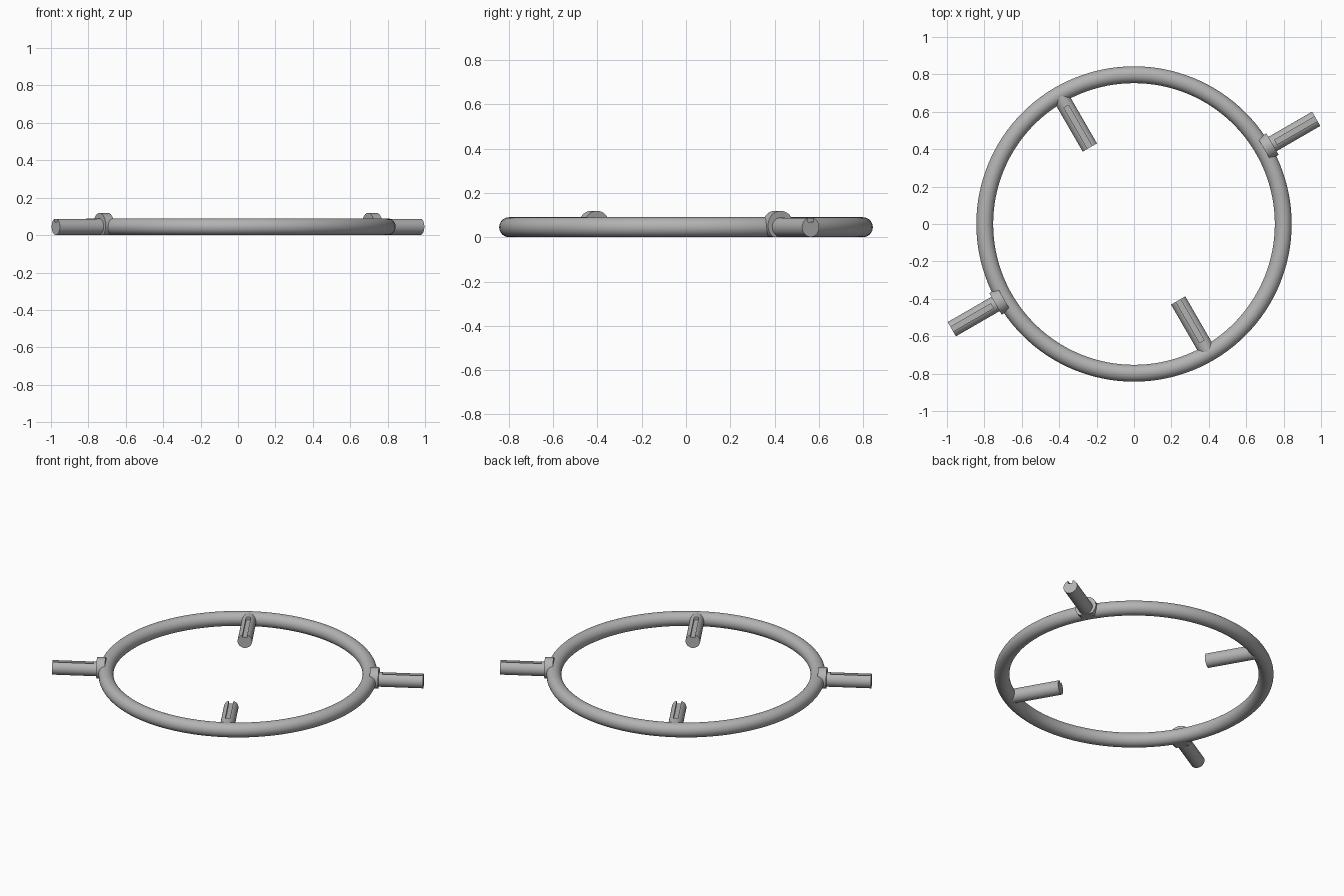
import bpy, bmesh, math
from mathutils import Vector

if "Cube" in bpy.data.objects:
    bpy.data.objects.remove(bpy.data.objects["Cube"])

R_RING, R_TUBE = 0.798, 0.045
steel = bpy.data.materials.new("grey metal")
steel.diffuse_color = (0.45, 0.45, 0.45, 1)
steel.use_nodes = True
steel.node_tree.nodes["Principled BSDF"].inputs["Base Color"].default_value = steel.diffuse_color


def circle(radius, centre_z, n=40):
    return [(radius * math.sin(2 * math.pi * i / n), centre_z + radius * math.cos(2 * math.pi * i / n))
            for i in range(n)]


def slotted(radius, centre_z, half_width, depth, n=40):
    # Round section with a keyway cut into its top
    a = math.asin(half_width / radius)
    arc = [a + (2 * math.pi - 2 * a) * i / n for i in range(n + 1)]
    pts = [(radius * math.sin(t), centre_z + radius * math.cos(t)) for t in arc]
    floor = centre_z + radius - depth
    return pts + [(-half_width, floor), (half_width, floor)]


def extrude(bm, profile, r0, r1, angle):
    # Sweep a section radially between two distances from the centre
    out = Vector((math.cos(angle), math.sin(angle), 0))
    side = Vector((-out.y, out.x, 0))
    rings = [[bm.verts.new(out * r + side * u + Vector((0, 0, z))) for u, z in profile] for r in (r0, r1)]
    n = len(profile)
    for i in range(n):
        j = (i + 1) % n
        bm.faces.new((rings[0][i], rings[0][j], rings[1][j], rings[1][i]))
    bm.faces.new(rings[0])
    bm.faces.new(rings[1])


def finish(obj):
    obj.data.materials.append(steel)
    bpy.ops.object.select_all(action='DESELECT')
    obj.select_set(True)
    bpy.context.view_layer.objects.active = obj
    bpy.ops.object.shade_smooth_by_angle(angle=math.radians(30))


def make(name, sections, angle):
    bm = bmesh.new()
    for profile, r0, r1 in sections:
        extrude(bm, profile, r0, r1, angle)
    bmesh.ops.recalc_face_normals(bm, faces=bm.faces)
    mesh = bpy.data.meshes.new(name)
    bm.to_mesh(mesh)
    bm.free()
    obj = bpy.data.objects.new(name, mesh)
    bpy.context.collection.objects.link(obj)
    finish(obj)


# Round hoop
bpy.ops.mesh.primitive_torus_add(major_radius=R_RING, minor_radius=R_TUBE, major_segments=128,
                                 minor_segments=32, location=(0, 0, R_TUBE))
hoop = bpy.context.object
hoop.name = "hoop"
finish(hoop)

R_PIN = 0.044
solid = circle(R_PIN, R_TUBE)
keyed = slotted(R_PIN, R_TUBE, 0.014, 0.02)
# Collar is flattened underneath so it sits flush with the hoop
collar = [(u, max(z, 0.001)) for u, z in circle(0.066, 0.053)]

for k, label in enumerate(("right", "left")):
    turn = math.pi * k
    # Outward pin with its collar
    out_angle = math.radians(30) + turn
    make(label + "_outer_pin", [(solid, R_RING, 0.876), (keyed, 0.876, 1.125)], out_angle)
    make(label + "_collar", [(collar, 0.803, 0.855)], out_angle)
    # Inward pin
    in_angle = math.radians(-60) + turn
    make(label + "_inner_pin", [(solid, 0.725, R_RING), (keyed, 0.472, 0.725)], in_angle)
